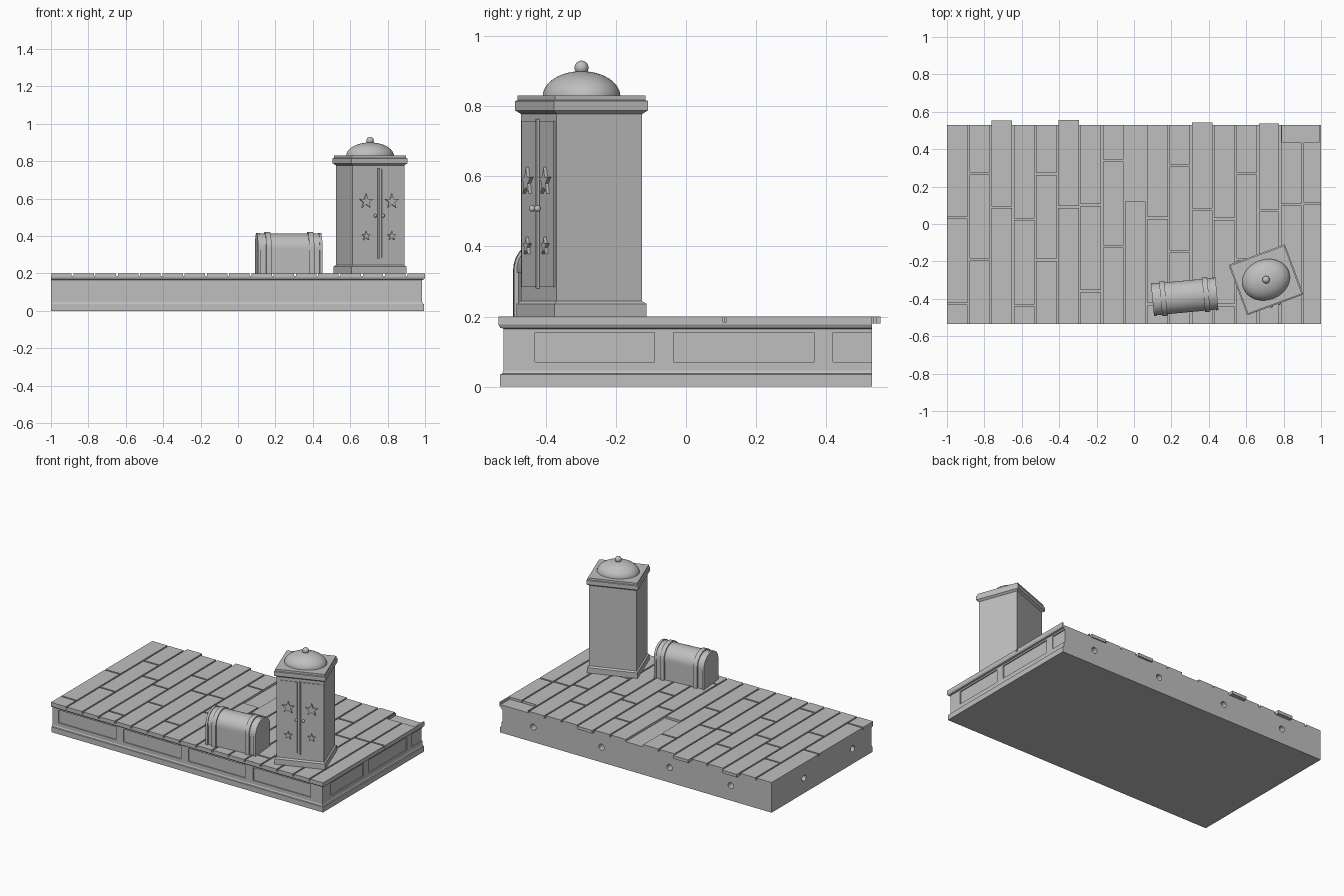
import bpy, bmesh, random
from math import sin, cos, pi, radians
from mathutils import Matrix, Vector

if "Cube" in bpy.data.objects:
    bpy.data.objects.remove(bpy.data.objects["Cube"])
random.seed(4)

grey = bpy.data.materials.new("plain_grey")
grey.use_nodes = True
grey.diffuse_color = (0.52, 0.52, 0.52, 1)
grey.node_tree.nodes["Principled BSDF"].inputs["Base Color"].default_value = grey.diffuse_color


def add_box(bm, x0, x1, y0, y1, z0, z1):
    m = Matrix.Translation(((x0 + x1) / 2, (y0 + y1) / 2, (z0 + z1) / 2))
    m = m @ Matrix.Diagonal((x1 - x0, y1 - y0, z1 - z0, 1))
    bmesh.ops.create_cube(bm, size=1, matrix=m)


def add_prism(bm, points, offset):
    """Closed outline swept along an offset vector."""
    face = bm.faces.new([bm.verts.new(p) for p in points])
    new = bmesh.ops.extrude_face_region(bm, geom=[face])["geom"]
    verts = [v for v in new if isinstance(v, bmesh.types.BMVert)]
    bmesh.ops.translate(bm, verts=verts, vec=offset)


def add_loft(bm, loops):
    """Skin between matching outlines, capped at both ends."""
    rings = [[bm.verts.new(p) for p in loop] for loop in loops]
    for a, b in zip(rings, rings[1:]):
        for i in range(len(a)):
            j = (i + 1) % len(a)
            bm.faces.new((a[i], a[j], b[j], b[i]))
    bm.faces.new(rings[0])
    bm.faces.new(rings[-1])


def finish(name, bm, place=Matrix(), smooth=False):
    bmesh.ops.recalc_face_normals(bm, faces=bm.faces)
    mesh = bpy.data.meshes.new(name)
    bm.to_mesh(mesh)
    bm.free()
    mesh.materials.append(grey)
    obj = bpy.data.objects.new(name, mesh)
    bpy.context.collection.objects.link(obj)
    obj.matrix_world = place
    if smooth:
        bpy.ops.object.select_all(action="DESELECT")
        obj.select_set(True)
        bpy.context.view_layer.objects.active = obj
        bpy.ops.object.shade_smooth_by_angle(angle=radians(35))
    return obj


def cut(obj, bm):
    cutter = finish("cutter", bm)
    cutter.hide_render = True
    mod = obj.modifiers.new("cut", "BOOLEAN")
    mod.operation, mod.solver, mod.object = "DIFFERENCE", "EXACT", cutter
    bpy.context.view_layer.objects.active = obj
    bpy.ops.object.modifier_apply(modifier="cut")
    bpy.data.objects.remove(cutter)


# Stage base: moulded on the front and +x sides, plain on the other two
LEFT, BACK, SIDE, FRONT = -1, 0.53, 0.985, -0.52
DECK, TOP = 0.185, 0.2
bm = bmesh.new()
profile = [(0.01, 0), (0.01, 0.035), (0.004, 0.037), (0, 0.046), (0, 0.165),
           (0.01, 0.168), (0.015, 0.177), (0.015, DECK)]
add_loft(bm, [[(LEFT, FRONT - d, z), (SIDE + d, FRONT - d, z),
               (SIDE + d, BACK, z), (LEFT, BACK, z)] for d, z in profile])
base = finish("stage_base", bm)

# Recessed panels and peg holes
bm = bmesh.new()
for i in range(4):
    x = -0.955 + i * 0.477
    add_box(bm, x, x + 0.422, FRONT - 0.05, FRONT + 0.007, 0.07, 0.155)
for y0, y1 in ((-0.43, -0.09), (-0.035, 0.365), (0.42, 0.6)):
    add_box(bm, SIDE - 0.007, SIDE + 0.05, y0, y1, 0.07, 0.155)
pegs = [(x, BACK, "X") for x in (0.75, 0.25, -0.25, -0.7)]
pegs += [(LEFT, y, "Y") for y in (0.19, -0.32)]
for x, y, axis in pegs:
    m = Matrix.Translation((x, y, 0.1)) @ Matrix.Rotation(pi / 2, 4, axis)
    bmesh.ops.create_cone(bm, cap_ends=True, segments=20, radius1=0.02,
                          radius2=0.02, depth=0.1, matrix=m)
cut(base, bm)

# Floor planks with staggered joints
bm = bmesh.new()
gap, pitch = 0.005, 0.119
edges = [LEFT] + [-0.885 + pitch * i for i in range(16)] + [1]
for i, (a, b) in enumerate(zip(edges, edges[1:])):
    joints = [FRONT - 0.015, BACK]
    if b == 1:
        joints.insert(1, 0.11)
    else:
        first = -0.4 + 0.25 * (i % 3) + random.uniform(-0.05, 0.05)
        joints[1:1] = [first, first + 0.46]
    for j, (c, d) in enumerate(zip(joints, joints[1:])):
        add_box(bm, a + gap * (i > 0), b - gap * (b < 1),
                c + gap * (j > 0), d - gap * (d < BACK), DECK - 0.005, TOP)
planks = finish("floor_planks", bm)

# Shallow notches along the back edge
bm = bmesh.new()
for x0, x1 in ((-0.02, 0.44), (0.79, 0.99)):
    add_box(bm, x0, x1, 0.435, 0.6, 0.15, 0.25)
cut(planks, bm)

# Wardrobe: body, plinth and cornice in one stepped shape
stand = Matrix.Translation((0.706, -0.298, TOP)) @ Matrix.Rotation(radians(20.3), 4, "Z")
HX, HY = 0.147, 0.13
bm = bmesh.new()
steps = [(0.01, 0), (0.01, 0.036), (0, 0.044), (0, 0.578), (0.013, 0.588),
         (0.013, 0.615), (0.007, 0.617), (0.007, 0.63)]
add_loft(bm, [[(sx * (HX + d), sy * (HY + d), z) for sx, sy in
               ((-1, -1), (1, -1), (1, 1), (-1, 1))] for d, z in steps])
finish("wardrobe_body", bm, stand)

# Doors, central strip, stars and knobs
doors, strip, stars, knobs = (bmesh.new() for _ in range(4))
for s in (-1, 1):
    x0, x1 = sorted((s * 0.018, s * 0.132))
    add_box(doors, x0, x1, -HY - 0.004, -HY + 0.01, 0.085, 0.558)
    for z, r in ((0.385, 0.042), (0.2, 0.027)):
        outline = []
        for k in range(10):
            rad = r if k % 2 == 0 else r * 0.4
            outline.append((s * 0.073 + rad * sin(k * pi / 5), -HY,
                            z + rad * cos(k * pi / 5)))
        add_prism(stars, outline, Vector((0, -0.013, 0)))
    bmesh.ops.create_uvsphere(knobs, u_segments=16, v_segments=10, radius=0.009,
                              matrix=Matrix.Translation((s * 0.022, -HY - 0.012, 0.308)))
add_box(strip, -0.005, 0.005, -HY - 0.008, -HY + 0.01, 0.08, 0.563)
finish("wardrobe_doors", doors, stand)
finish("door_strip", strip, stand)
finish("door_stars", stars, stand)
finish("door_knobs", knobs, stand, True)

# Domed roof with ball
bm = bmesh.new()
rings = [(cos(t * pi / 24), sin(t * pi / 24)) for t in range(12)]
add_loft(bm, [[(0.13 * c * cos(a * pi / 24), 0.108 * c * sin(a * pi / 24), 0.628 + 0.072 * h)
               for a in range(48)] for c, h in rings])
finish("wardrobe_dome", bm, stand, True)
bm = bmesh.new()
bmesh.ops.create_uvsphere(bm, u_segments=24, v_segments=14, radius=0.02,
                          matrix=Matrix.Translation((0, 0, 0.71)))
finish("dome_ball", bm, stand, True)

# Chest: box, rounded lid and straps
spot = Matrix.Translation((0.271, -0.388, TOP)) @ Matrix.Rotation(radians(5.4), 4, "Z")


def add_arch(bm, x0, x1, half, bottom, spring, rise):
    arc = [(x0, half * cos(k * pi / 24), spring + rise * sin(k * pi / 24)) for k in range(25)]
    add_prism(bm, [(x0, half, bottom)] + arc + [(x0, -half, bottom)], Vector((x1 - x0, 0, 0)))


bm = bmesh.new()
add_box(bm, -0.16, 0.16, -0.08, 0.08, 0, 0.13)
finish("chest_box", bm, spot)
bm = bmesh.new()
add_arch(bm, -0.163, 0.163, 0.085, 0.125, 0.135, 0.078)
finish("chest_lid", bm, spot, True)
bm = bmesh.new()
for s in (-1, 1):
    for centre, width, grow in ((0.115, 0.028, 0.008), (0.166, 0.014, 0.004)):
        x = s * centre
        add_arch(bm, x - width / 2, x + width / 2, 0.085 + grow, 0, 0.135, 0.078 + grow)
finish("chest_straps", bm, spot, True)
